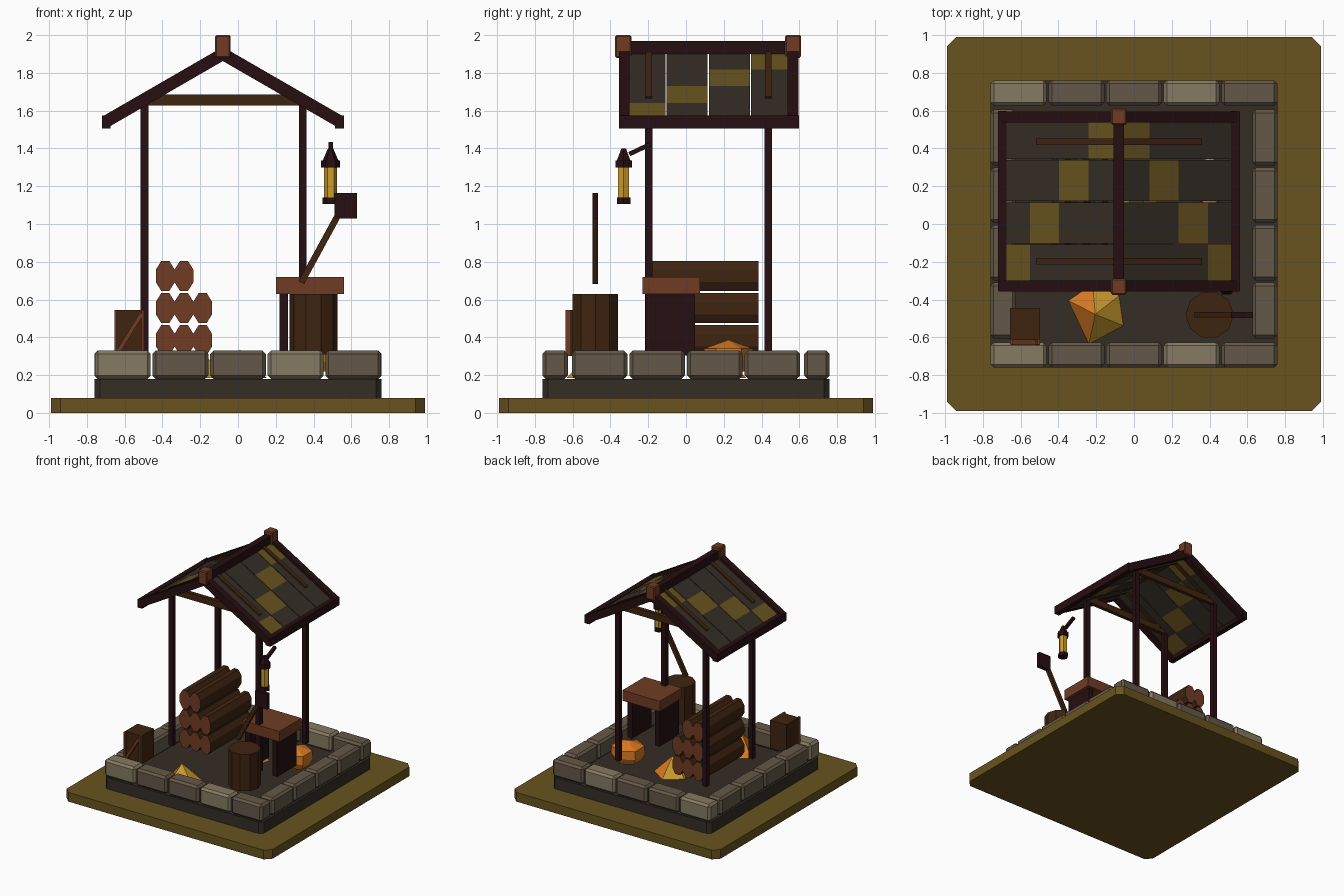
import bpy, bmesh, math
from mathutils import Matrix, Vector

if "Cube" in bpy.data.objects:
    bpy.data.objects.remove(bpy.data.objects["Cube"])


def mat(name, hexcol):
    lin = []
    for i in (0, 2, 4):
        c = int(hexcol[i:i + 2], 16) / 255
        lin.append(c / 12.92 if c <= 0.04045 else ((c + 0.055) / 1.055) ** 2.4)
    m = bpy.data.materials.new(name)
    m.diffuse_color = (*lin, 1)
    m.use_nodes = True
    m.node_tree.nodes["Principled BSDF"].inputs["Base Color"].default_value = m.diffuse_color
    return m


OLIVE = mat("olive", "68531F")
SLAB = mat("dark_earth", "352D25")
STONE = mat("grey_stone", "645848")
PALE = mat("pale_stone", "857A62")
DARK = mat("dark_wood", "260E11")
BROWN = mat("brown_wood", "3F2410")
RED = mat("red_wood", "703C25")
ORANGE = mat("orange", "D97A22")
YELLOW = mat("yellow", "CC9C2C")


def finish(name, bm, *mats):
    bmesh.ops.recalc_face_normals(bm, faces=bm.faces)
    me = bpy.data.meshes.new(name)
    bm.to_mesh(me)
    bm.free()
    for m in mats:
        me.materials.append(m)
    ob = bpy.data.objects.new(name, me)
    bpy.context.collection.objects.link(ob)
    return ob


def box(name, lo, hi, m, bevel=0.0, corners=0.0):
    """Box between two corners; bevel all edges, or only the upright corners."""
    bm = bmesh.new()
    c = [(a + b) / 2 for a, b in zip(lo, hi)]
    s = [b - a for a, b in zip(lo, hi)]
    bmesh.ops.create_cube(bm, size=1, matrix=Matrix.Translation(c) @ Matrix.Diagonal((*s, 1)))
    edges = bm.edges[:]
    if corners:
        edges = [e for e in edges if abs(e.verts[0].co.z - e.verts[1].co.z) > 1e-4]
    if bevel or corners:
        bmesh.ops.bevel(bm, geom=edges, offset=bevel or corners, segments=1, affect='EDGES')
    return finish(name, bm, m)


def beam(name, p, q, w, h, m):
    """Rectangular bar from p to q; w is across, h is the other thickness."""
    p, q = Vector(p), Vector(q)
    d = q - p
    side = d.cross(Vector((0, 0, 1))).normalized()
    up = side.cross(d).normalized()
    bm = bmesh.new()
    rot = Matrix((side, d.normalized(), up)).transposed().to_4x4()
    bmesh.ops.create_cube(bm, size=1, matrix=Matrix.Translation((p + q) / 2) @ rot
                          @ Matrix.Diagonal((w, d.length, h, 1)))
    return finish(name, bm, m)


def lathe(name, x, y, rings, angles, m):
    """Stack of polygons, rings = (radius, z); radius 0 gives a tip."""
    bm = bmesh.new()
    loops = []
    for r, z in rings:
        if r == 0:
            loops.append([bm.verts.new((x, y, z))] * len(angles))
        else:
            loops.append([bm.verts.new((x + r * math.cos(math.radians(a)),
                                        y + r * math.sin(math.radians(a)), z)) for a in angles])
    n = len(angles)
    for a, b in zip(loops, loops[1:]):
        for i in range(n):
            j = (i + 1) % n
            bm.faces.new([a[i], a[j], b[j]] + ([b[i]] if b[i] is not b[j] else []))
    bm.faces.new(loops[0])
    if rings[-1][0]:
        bm.faces.new(loops[-1])
    return finish(name, bm, m)


def ngon(n, off=0):
    return [off + 360 * i / n for i in range(n)]


# ground and foundation
box("ground_plate", (-.99, -.99, 0), (.99, .99, .08), OLIVE, corners=.05)
box("foundation", (-.76, -.76, .08), (.76, .76, .18), SLAB, corners=.03)

# ring of stones
for side, y in (("front", -.693), ("back", .693)):
    for i in range(5):
        x = -.61 + i * .305
        box(f"{side}_stone_{i}", (x - .148, y - .067, .18), (x + .148, y + .067, .33),
            PALE if i in (0, 3) else STONE, bevel=.018)
for side, x in (("left", -.693), ("right", .693)):
    for i in range(4):
        y = -.4575 + i * .305
        box(f"{side}_stone_{i}", (x - .067, y - .147, .18), (x + .067, y + .147, .33), STONE, bevel=.018)

# posts and trusses
CX, SL = -.08, math.tan(math.radians(30))
for j, y in enumerate((-.198, .435)):
    for i, x in enumerate((-.495, .343)):
        box(f"post_{j}{i}", (x - .02, y - .02, .31), (x + .02, y + .02, 1.64), DARK)
    box(f"tie_beam_{j}", (-.49, y - .016, 1.628), (.34, y + .016, 1.685), BROWN)
    for s in (-1, 1):
        beam(f"truss_rafter_{j}{s}", (CX, y, 1.899), (CX + s * .425, y, 1.899 - .425 * SL), .034, .05, BROWN)

# roof frame
for s in (-1, 1):
    for j, y in enumerate((-.327, .567)):
        beam(f"gable_rafter_{j}{s}", (CX, y, 1.90), (CX + s * .62, y, 1.90 - .62 * SL), .058, .065, DARK)
    box(f"eave_beam_{s}", (CX + s * .617 - .023, -.355, 1.505), (CX + s * .617 + .023, .597, 1.575), DARK)
    # roof boards, one pale cell per strip stepping up the slope
    for k in range(4):
        y = -.218 + k * .2235
        for c in range(4):
            a, b = c * .155, (c + 1) * .155
            beam(f"roof_board_{s}_{k}_{c}", (CX + s * a, y, 1.898 - a * SL), (CX + s * b, y, 1.898 - b * SL),
                 .217, .024, OLIVE if c == 3 - k else SLAB)
box("ridge_beam", (CX - .028, -.355, 1.90), (CX + .028, .597, 1.97), DARK)
for j, y in enumerate((-.332, .567)):
    box(f"ridge_block_{j}", (CX - .041, y - .043, 1.88), (CX + .041, y + .043, 2.0), RED, bevel=.008)

# log pile: red cut ends, brown bark
n = 0
for row, count in enumerate((3, 3, 2)):
    for i in range(count):
        x, z = -.385 + .099 * i, .385 + .17 * row
        bm = bmesh.new()
        bmesh.ops.create_cone(bm, cap_ends=True, segments=8, radius1=1, radius2=1, depth=.565,
                              matrix=Matrix.Translation((x, .102, z)) @ Matrix.Diagonal((.054, 1, .087, 1))
                              @ Matrix.Rotation(math.pi / 2, 4, 'X') @ Matrix.Rotation(math.pi / 8, 4, 'Z'))
        for f in bm.faces:
            f.material_index = 1 if len(f.verts) == 8 else 0
        finish(f"log_{n}", bm, BROWN, RED)
        n += 1

# work table
box("table_top", (.20, -.23, .63), (.56, .075, .72), RED)
for i, x in enumerate((.22, .482)):
    box(f"table_leg_{i}", (x, -.215, .31), (x + .045, .048, .64), DARK)

# chopping block and axe
lathe("chopping_block", .4, -.48, [(.127, .31), (.127, .63)], ngon(10), BROWN)
beam("axe_handle", (.335, -.48, .69), (.575, -.48, 1.13), .028, .034, BROWN)
box("axe_head", (.512, -.496, 1.03), (.63, -.465, 1.165), DARK)

# crate with braced front
box("crate", (-.655, -.615, .30), (-.497, -.445, .545), BROWN)
beam("crate_brace", (-.64, -.627, .315), (-.51, -.627, .525), .024, .022, RED)
for i, x in enumerate((-.655, -.511)):
    box(f"crate_stile_{i}", (x, -.637, .30), (x + .014, -.612, .545), RED)

# hanging lantern
LX, LY = .49, -.33
lathe("lantern_base", LX, LY, [(.042, 1.105), (.042, 1.14)], ngon(6), DARK)
lathe("lantern_glass", LX, LY, [(.034, 1.14), (.034, 1.30)], ngon(6), YELLOW)
lathe("lantern_cap", LX, LY, [(.05, 1.30), (.05, 1.335)], ngon(6), DARK)
lathe("lantern_hood", LX, LY, [(.042, 1.335), (.014, 1.40)], ngon(6), DARK)
beam("lantern_bracket", (LX, -.19, 1.422), (LX, -.30, 1.37), .024, .024, DARK)

# glowing heaps: two-tone pyramids split by facing, and one orange lump
for name, x, y, r, ang, sgn in (("front_heap", -.205, -.478, .16, [-22, 38, 95, 153, 258], -1),
                                ("back_heap", .01, .17, .15, ngon(5, 20), 1)):
    ob = lathe(name, x, y, [(r, .185), (0, .335)], ang, YELLOW)
    ob.data.materials.append(ORANGE)
    for f in ob.data.polygons:
        f.material_index = 1 if f.normal.x * sgn > .1 else 0
lathe("orange_lump", .4, .225, [(.11, .22), (.135, .27), (.13, .34), (0, .387)], ngon(6, 30), ORANGE)
